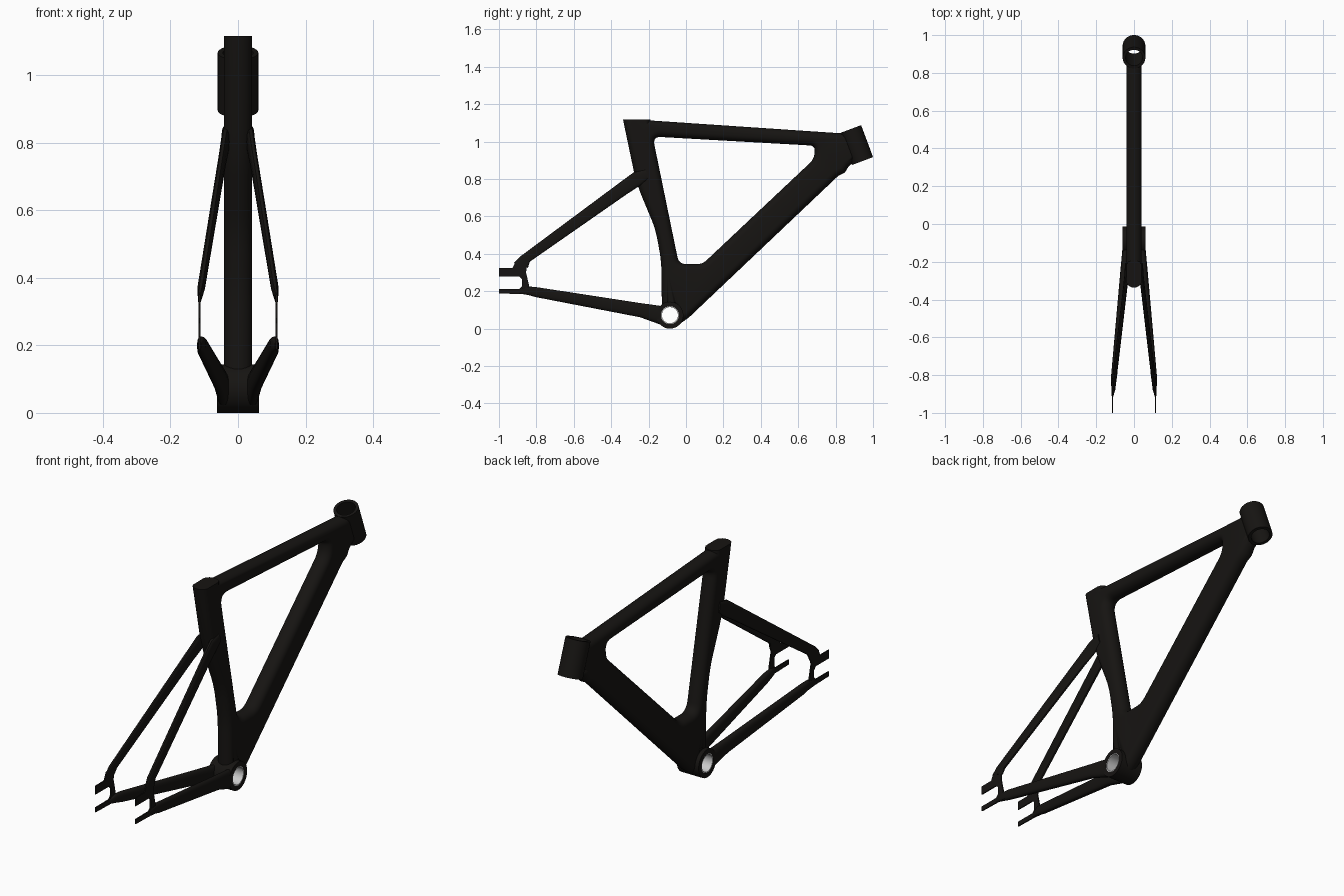
import bpy, bmesh
from math import sin, cos, pi, copysign
from mathutils import Vector as V

if "Cube" in bpy.data.objects:
    bpy.data.objects.remove(bpy.data.objects["Cube"])

def paint(name, rgb):
    m = bpy.data.materials.new(name)
    m.diffuse_color = (*rgb, 1)
    m.use_nodes = True
    m.node_tree.nodes["Principled BSDF"].inputs["Base Color"].default_value = m.diffuse_color
    return m

BLACK = paint("matte_black", (0.008, 0.007, 0.006))
SILVER = paint("silver", (0.6, 0.6, 0.6))

def finish(bm, name, mat=BLACK, mirror=False):
    bmesh.ops.recalc_face_normals(bm, faces=bm.faces)
    me = bpy.data.meshes.new(name)
    bm.to_mesh(me)
    bm.free()
    ob = bpy.data.objects.new(name, me)
    bpy.context.collection.objects.link(ob)
    me.materials.append(mat)
    bpy.ops.object.select_all(action='DESELECT')
    ob.select_set(True)
    bpy.context.view_layer.objects.active = ob
    bpy.ops.object.shade_smooth_by_angle(angle=0.6)
    if mirror:
        ob.modifiers.new("mirror", 'MIRROR')
    return ob

def skin(bm, rings, wrap=False):
    """Bridge rings of points with quads; returns rings of vertices."""
    vs = [[bm.verts.new(p) for p in r] for r in rings]
    for a, b in zip(vs, vs[1:] + (vs[:1] if wrap else [])):
        for i in range(len(a)):
            j = (i + 1) % len(a)
            bm.faces.new((a[i], a[j], b[j], b[i]))
    return vs

def pipe(name, p0, p1, ro, ri=0, mat=BLACK, n=48):
    """Tube (or solid rod when ri is 0) from p0 to p1."""
    p0, p1 = V(p0), V(p1)
    q = (p1 - p0).to_track_quat('Z', 'Y')
    ring = lambda p, r: [p + q @ V((r * cos(2*pi*i/n), r * sin(2*pi*i/n), 0)) for i in range(n)]
    bm = bmesh.new()
    if ri:
        skin(bm, [ring(p0, ro), ring(p1, ro), ring(p1, ri), ring(p0, ri)], True)
    else:
        vs = skin(bm, [ring(p0, ro), ring(p1, ro)])
        for r in vs:
            bm.faces.new(r)
    return finish(bm, name, mat)

def stay(name, stations, n=20):
    """Rounded bar; each station is (x, half width, upper (y, z), lower (y, z))."""
    rings = []
    for x, w, a, b in stations:
        a, b = V((x, *a)), V((x, *b))
        ring = []
        for i in range(n):
            c, s = cos(2*pi*i/n), sin(2*pi*i/n)
            c, s = copysign(abs(c)**0.75, c), copysign(abs(s)**0.75, s)
            ring.append((a + b) / 2 + (a - b) / 2 * c + V((w * s, 0, 0)))
        rings.append(ring)
    bm = bmesh.new()
    vs = skin(bm, rings)
    bm.faces.new(vs[0])
    bm.faces.new(vs[-1])
    return finish(bm, name, mirror=True)

def fillet(pts, n=6):
    """Round the corners of an outline of (y, z, cut length)."""
    out = []
    for i, (y, z, r) in enumerate(pts):
        p = V((y, z))
        if not r:
            out.append(p)
            continue
        a = p + (V(pts[i-1][:2]) - p).normalized() * r
        b = p + (V(pts[(i+1) % len(pts)][:2]) - p).normalized() * r
        for k in range(n + 1):
            t = k / n
            out.append(a*(1-t)**2 + p*2*t*(1-t) + b*t*t)
    return out

def inset(loop, d):
    """Shift an outline to its left by d."""
    out = []
    for i, p in enumerate(loop):
        u = (p - loop[i-1]).normalized()
        v = (loop[(i+1) % len(loop)] - p).normalized()
        n1, n2 = V((-u.y, u.x)), V((-v.y, v.x))
        out.append(p + (n1 + n2) / (1 + n1.dot(n2)) * d)
    return out

# Main triangle: one moulded body with rounded tubes around an opening
outer = fillet([(-.128, .04, 0), (-.04, .02, 0), (.016, .06, 0), (.813, .816, 0),
                (.85, .835, 0), (.87, .868, 0), (.935, .92, 0), (.885, 1.053, 0),
                (.82, 1.045, 0), (-.19, 1.113, 0), (-.19, 1.2, 0), (-.354, 1.2, 0),
                (-.278, .837, 0), (-.25, .74, .04), (-.163, .532, .06),
                (-.132, .361, .06)])
hole = fillet([(-.178, 1.027, .045), (.69, .978, .03), (.685, .907, .033),
               (.088, .345, .03), (-.038, .345, .04)])
W, R, K = .041, .034, 10
bm = bmesh.new()
caps = [[], []]
for loop in (outer, hole):
    rings = []
    for k in range(K + 1):
        a = -pi/2 + pi*k/K
        rings.append([V((W*sin(a), p.x, p.y)) for p in inset(loop, R*(1 - cos(a)))])
    vs = skin(bm, rings)
    for side, r in zip(caps, (vs[0], vs[-1])):
        side += [bm.edges.get((r[i-1], r[i])) for i in range(len(r))]
for side in caps:
    bmesh.ops.triangle_fill(bm, edges=side, use_beauty=True)
# flat cut across the seat tube top
bmesh.ops.bisect_plane(bm, geom=bm.verts[:] + bm.edges[:] + bm.faces[:],
                       plane_co=(0, 0, 1.117), plane_no=(0, 0, 1), clear_outer=True)
bmesh.ops.holes_fill(bm, edges=[e for e in bm.edges if e.is_boundary], sides=0)
body = finish(bm, "main_triangle")

# Head tube and bottom bracket shell, hollow right through
top, low = V((0, .880, 1.067)), V((0, .944, .896))
pipe("head_tube", low, top, .06, .045)
BY, BZ = -.086, .072
pipe("bottom_bracket_shell", (-.062, BY, BZ), (.062, BY, BZ), .072, .048)
pipe("bottom_bracket_liner", (-.061, BY, BZ), (.061, BY, BZ), .0485, .043, SILVER)

# Cutters that keep the bores open
ext = (top - low) * .5
for c in (pipe("head_bore_cutter", low - ext, top + ext, .052),
          pipe("bracket_bore_cutter", (-.2, BY, BZ), (.2, BY, BZ), .055)):
    c.hide_render = True
    c.display_type = 'WIRE'
    m = body.modifiers.new(c.name, 'BOOLEAN')
    m.operation, m.object, m.solver = 'DIFFERENCE', c, 'EXACT'

# Seat stays, hugging the seat tube then spreading to the dropouts
stay("seat_stays", [(.036, .012, (-.215, .850), (-.205, .800)),
                    (.038, .012, (-.278, .837), (-.250, .762)),
                    (.046, .011, (-.350, .784), (-.315, .720)),
                    (.109, .011, (-.890, .383), (-.835, .358)),
                    (.114, .005, (-.920, .352), (-.845, .325))])

# Chain stays
stay("chain_stays", [(.044, .018, (-.138, .122), (-.138, .022)),
                     (.054, .018, (-.246, .137), (-.246, .061)),
                     (.105, .016, (-.800, .222), (-.800, .168)),
                     (.108, .013, (-.845, .226), (-.845, .180)),
                     (.114, .005, (-.890, .210), (-.890, .188))])

# Dropouts: thin slotted plates
prof = [(-1, .323), (-.928, .323), (-.91, .362), (-.85, .352), (-.855, .30), (-.84, .235),
        (-.83, .18), (-.88, .185), (-1, .188), (-1, .212), (-.892, .212), (-.878, .226),
        (-.878, .266), (-.892, .28), (-1, .28)]
bm = bmesh.new()
for r in skin(bm, [[V((x, y, z)) for y, z in prof] for x in (.111, .117)]):
    bm.faces.new(r)
finish(bm, "dropouts", mirror=True)
